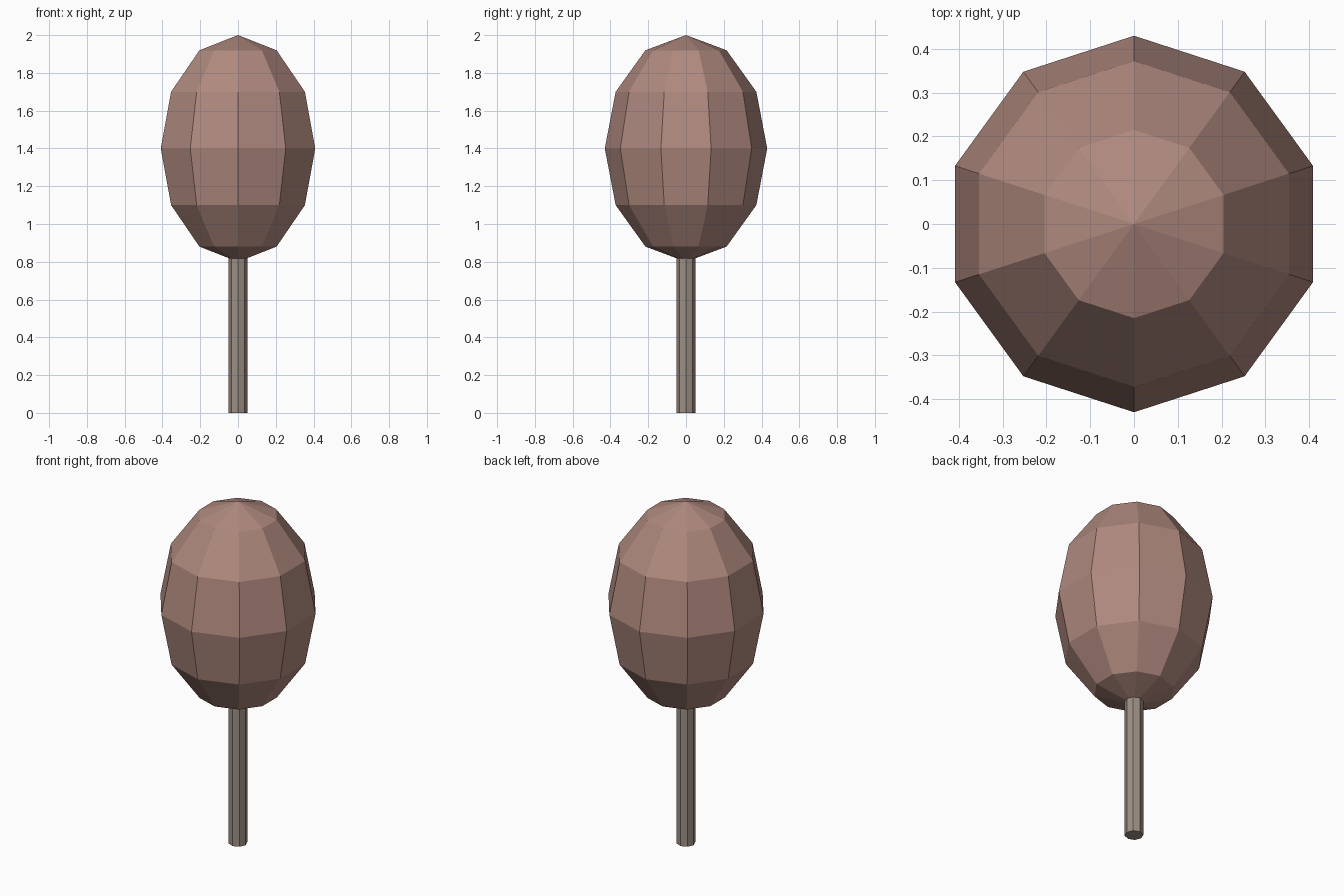
import bpy, bmesh, math

if "Cube" in bpy.data.objects:
    bpy.data.objects.remove(bpy.data.objects["Cube"])


def material(name, rgb):
    mat = bpy.data.materials.new(name)
    mat.diffuse_color = (*rgb, 1.0)
    mat.use_nodes = True
    mat.node_tree.nodes["Principled BSDF"].inputs["Base Color"].default_value = mat.diffuse_color
    return mat


def lathe(name, profile, sides, mat):
    """Flat-shaded solid from (radius, z) points; radius 0 makes a pole, first corner on -y."""
    bm = bmesh.new()
    rings = []
    for r, z in profile:
        if r == 0:
            rings.append([bm.verts.new((0, 0, z))] * sides)
        else:
            angles = [-math.pi / 2 + 2 * math.pi * i / sides for i in range(sides)]
            rings.append([bm.verts.new((r * math.cos(a), r * math.sin(a), z)) for a in angles])
    for low, high in zip(rings, rings[1:]):
        for i in range(sides):
            j = (i + 1) % sides
            corners = dict.fromkeys((low[i], low[j], high[j], high[i]))
            bm.faces.new(list(corners))
    # flat caps on open ends
    if profile[0][0] > 0:
        bm.faces.new(rings[0][::-1])
    if profile[-1][0] > 0:
        bm.faces.new(rings[-1])
    bmesh.ops.recalc_face_normals(bm, faces=bm.faces[:])
    mesh = bpy.data.meshes.new(name)
    bm.to_mesh(mesh)
    bm.free()
    mesh.materials.append(mat)
    obj = bpy.data.objects.new(name, mesh)
    bpy.context.collection.objects.link(obj)
    return obj


foliage = material("dusty pink foliage", (0.43, 0.25, 0.21))
bark = material("grey brown bark", (0.34, 0.28, 0.23))

# Trunk: slim eight-sided post ending just inside the crown
lathe("trunk", [(0.05, 0.0), (0.05, 0.85)], 8, bark)

# Crown: ten-sided, six-band egg
bands = 6
egg = []
for k in range(bands + 1):
    t = math.pi * k / bands
    r = 0 if k in (0, bands) else 0.43 * math.sin(t)
    egg.append((r, 1.4 - 0.6 * math.cos(t)))
lathe("crown", egg, 10, foliage)
